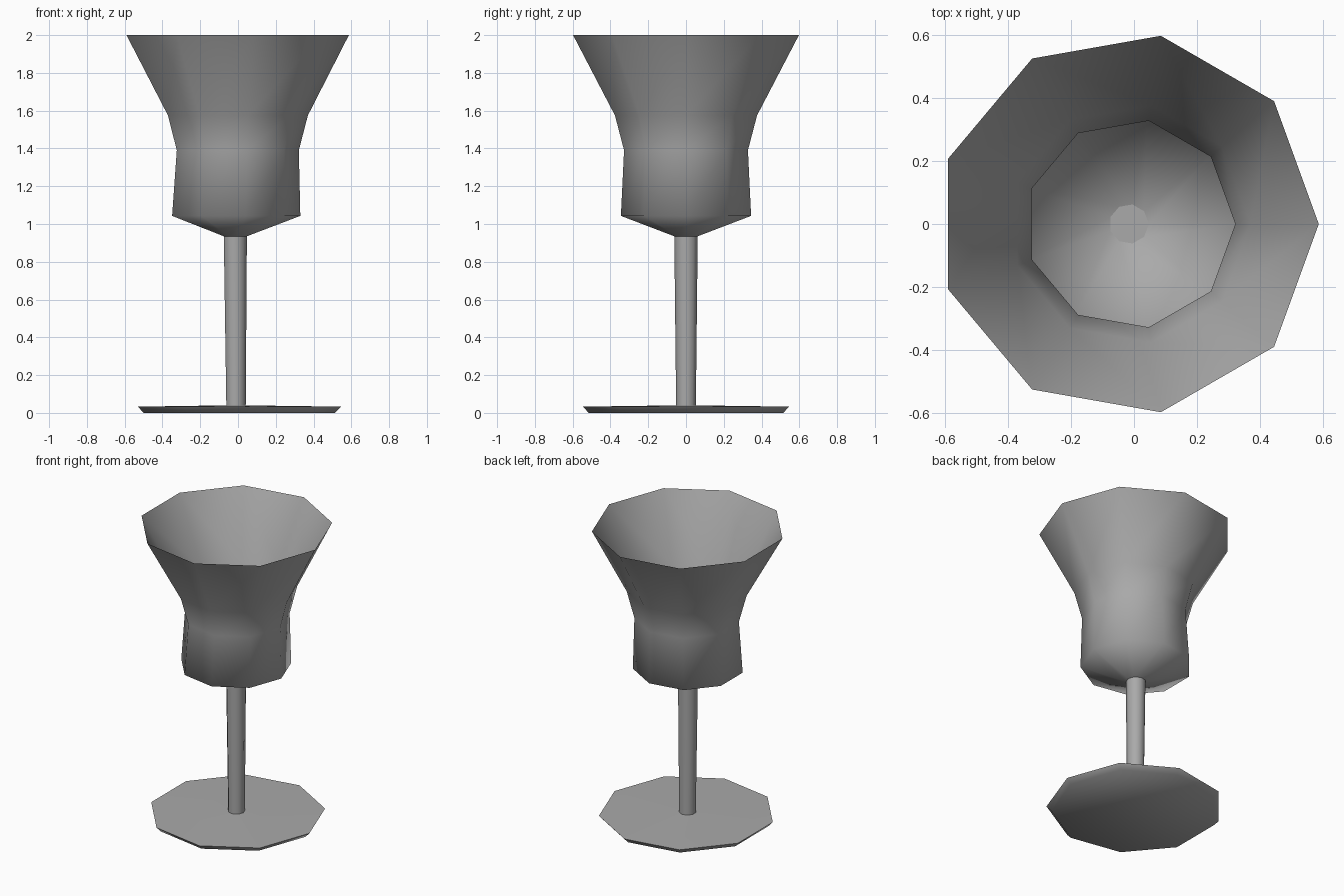
import bpy, bmesh
from math import cos, sin, pi, radians

cube = bpy.data.objects.get("Cube")
if cube:
    bpy.data.objects.remove(cube, do_unlink=True)

SIDES = 9

grey = bpy.data.materials.new("plain grey")
grey.use_nodes = True
colour = (0.4, 0.4, 0.4, 1)
grey.diffuse_color = colour
grey.node_tree.nodes["Principled BSDF"].inputs["Base Color"].default_value = colour


def lathe(name, profile, cap_start=False, cap_end=False, angle=60):
    """Stack nine-sided rings given as (centre x, radius, z), bottom to top."""
    bm = bmesh.new()
    rings = []
    for cx, r, z in profile:
        turn = [2 * pi * i / SIDES for i in range(SIDES)]
        rings.append([bm.verts.new((cx + r * cos(a), r * sin(a), z)) for a in turn])
    for low, high in zip(rings, rings[1:]):
        for i in range(SIDES):
            j = (i + 1) % SIDES
            bm.faces.new((low[i], low[j], high[j], high[i]))
    if cap_start:
        bm.faces.new(rings[0][::-1])
    if cap_end:
        bm.faces.new(rings[-1])
    mesh = bpy.data.meshes.new(name)
    bm.to_mesh(mesh)
    bm.free()
    mesh.materials.append(grey)
    obj = bpy.data.objects.new(name, mesh)
    bpy.context.collection.objects.link(obj)
    bpy.ops.object.select_all(action="DESELECT")
    obj.select_set(True)
    bpy.context.view_layer.objects.active = obj
    bpy.ops.object.shade_smooth_by_angle(angle=radians(angle))
    return obj


# Foot: thin disc with a slanted rim, rising slightly to the stem
lathe("foot", [(-0.009, 0.523, 0), (-0.009, 0.554, 0.033), (-0.012, 0.053, 0.04)],
      cap_start=True)

# Stem: slim, a little wider at the top, closed under the bowl
lathe("stem", [(-0.012, 0.053, 0.04), (-0.016, 0.063, 0.935)], cap_end=True)

# Bowl: thin open shell, with a shallow base, a waist and a flared rim
lathe("bowl", [(-0.016, 0.063, 0.935), (-0.02, 0.35, 1.043), (-0.011, 0.333, 1.39),
               (-0.012, 0.382, 1.575), (-0.02, 0.607, 2.0)], angle=80)
